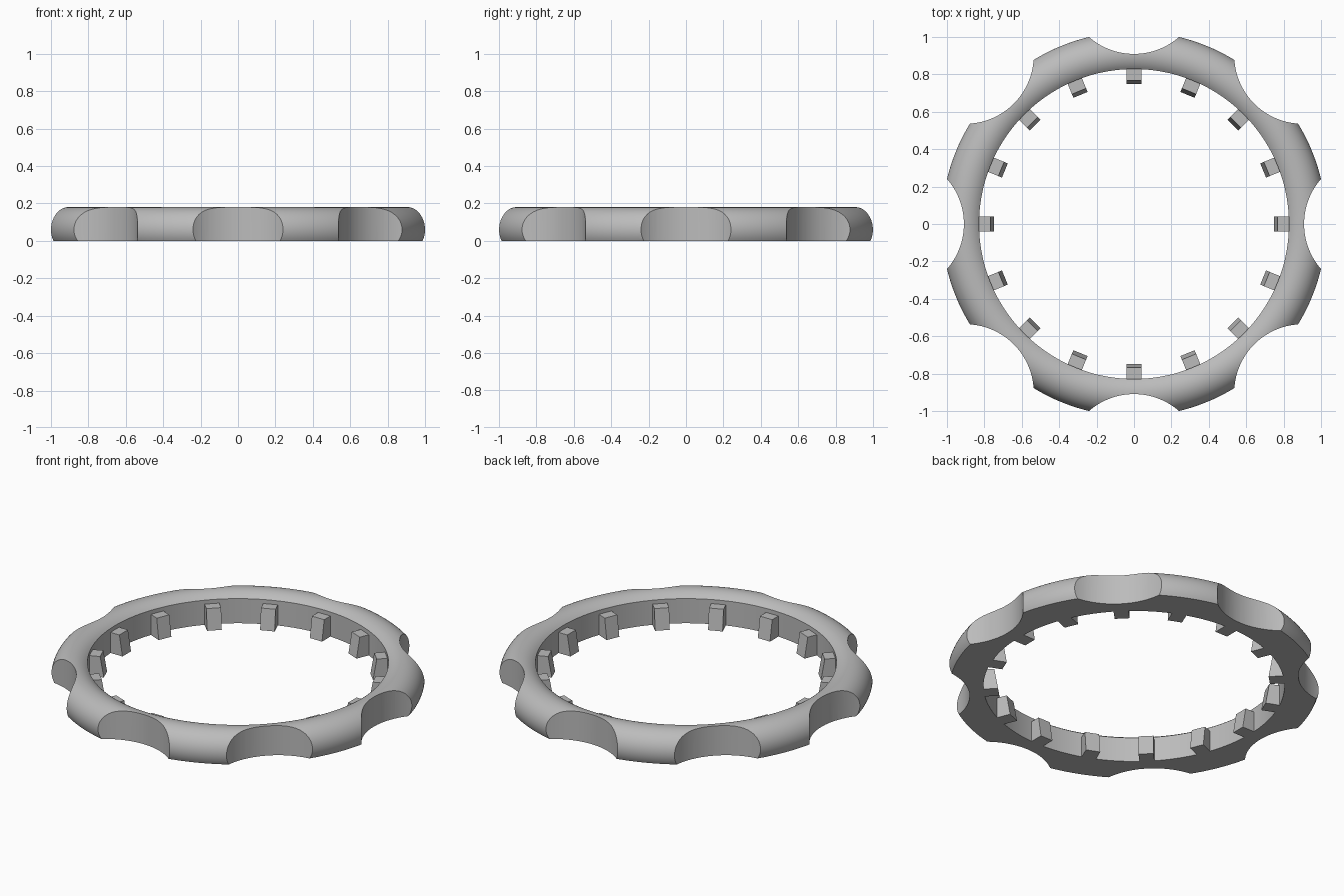
import bpy, bmesh, math
from mathutils import Matrix

if "Cube" in bpy.data.objects:
    bpy.data.objects.remove(bpy.data.objects["Cube"])

grey = bpy.data.materials.new("satin_grey")
grey.use_nodes = True
colour = (0.5, 0.5, 0.5, 1)
grey.diffuse_color = colour
grey.node_tree.nodes["Principled BSDF"].inputs["Base Color"].default_value = colour


def make_object(name, bm):
    bmesh.ops.recalc_face_normals(bm, faces=bm.faces[:])
    mesh = bpy.data.meshes.new(name)
    bm.to_mesh(mesh)
    bm.free()
    mesh.materials.append(grey)
    obj = bpy.data.objects.new(name, mesh)
    bpy.context.collection.objects.link(obj)
    return obj


# Ring: round tube section, cut flat underneath and straight inside
TUBE_R, TUBE_Z, TUBE = 0.908, 0.06, 0.12
INNER = 0.828
start = -math.asin(TUBE_Z / TUBE)
end = math.acos((INNER - TUBE_R) / TUBE)
STEPS = 24
profile = [(INNER, 0)]
for i in range(STEPS + 1):
    a = start + (end - start) * i / STEPS
    profile.append((TUBE_R + TUBE * math.cos(a), TUBE_Z + TUBE * math.sin(a)))

bm = bmesh.new()
SEGMENTS = 192
loops = []
for s in range(SEGMENTS):
    t = math.tau * s / SEGMENTS
    loops.append([bm.verts.new((r * math.cos(t), r * math.sin(t), z)) for r, z in profile])
for s in range(SEGMENTS):
    here, after = loops[s], loops[(s + 1) % SEGMENTS]
    for i in range(len(profile)):
        j = (i + 1) % len(profile)
        bm.faces.new((here[i], after[i], after[j], here[j]))
ring = make_object("bezel_ring", bm)

# Eight round finger scallops cut from the rim
bm = bmesh.new()
for k in range(8):
    place = Matrix.Rotation(k * math.pi / 4, 4, 'Z') @ Matrix.Translation((1.275, 0, 0.1))
    bmesh.ops.create_cone(bm, cap_ends=True, segments=128, radius1=0.366,
                          radius2=0.366, depth=0.6, matrix=place)
cutter = make_object("scallop_cutter", bm)
cutter.hide_render = True

cut = ring.modifiers.new("scallops", 'BOOLEAN')
cut.operation = 'DIFFERENCE'
cut.solver = 'EXACT'
cut.object = cutter
bpy.ops.object.select_all(action='DESELECT')
bpy.context.view_layer.objects.active = ring
ring.select_set(True)
bpy.ops.object.modifier_apply(modifier=cut.name)
bpy.data.objects.remove(cutter)
bpy.ops.object.shade_smooth_by_angle(angle=math.radians(30))

# Sixteen inner teeth with a leaning front face, sunk slightly into the wall
tooth_side = [(0.84, 0), (0.747, 0), (0.768, 0.125), (0.84, 0.125)]
HALF = 0.041
bm = bmesh.new()
for k in range(16):
    turn = Matrix.Rotation(k * math.tau / 16, 4, 'Z')
    ends = []
    for y in (-HALF, HALF):
        verts = [bm.verts.new((r, y, z)) for r, z in tooth_side]
        bmesh.ops.transform(bm, matrix=turn, verts=verts)
        bm.faces.new(verts)
        ends.append(verts)
    for i in range(4):
        j = (i + 1) % 4
        bm.faces.new((ends[0][i], ends[0][j], ends[1][j], ends[1][i]))
make_object("inner_teeth", bm)
